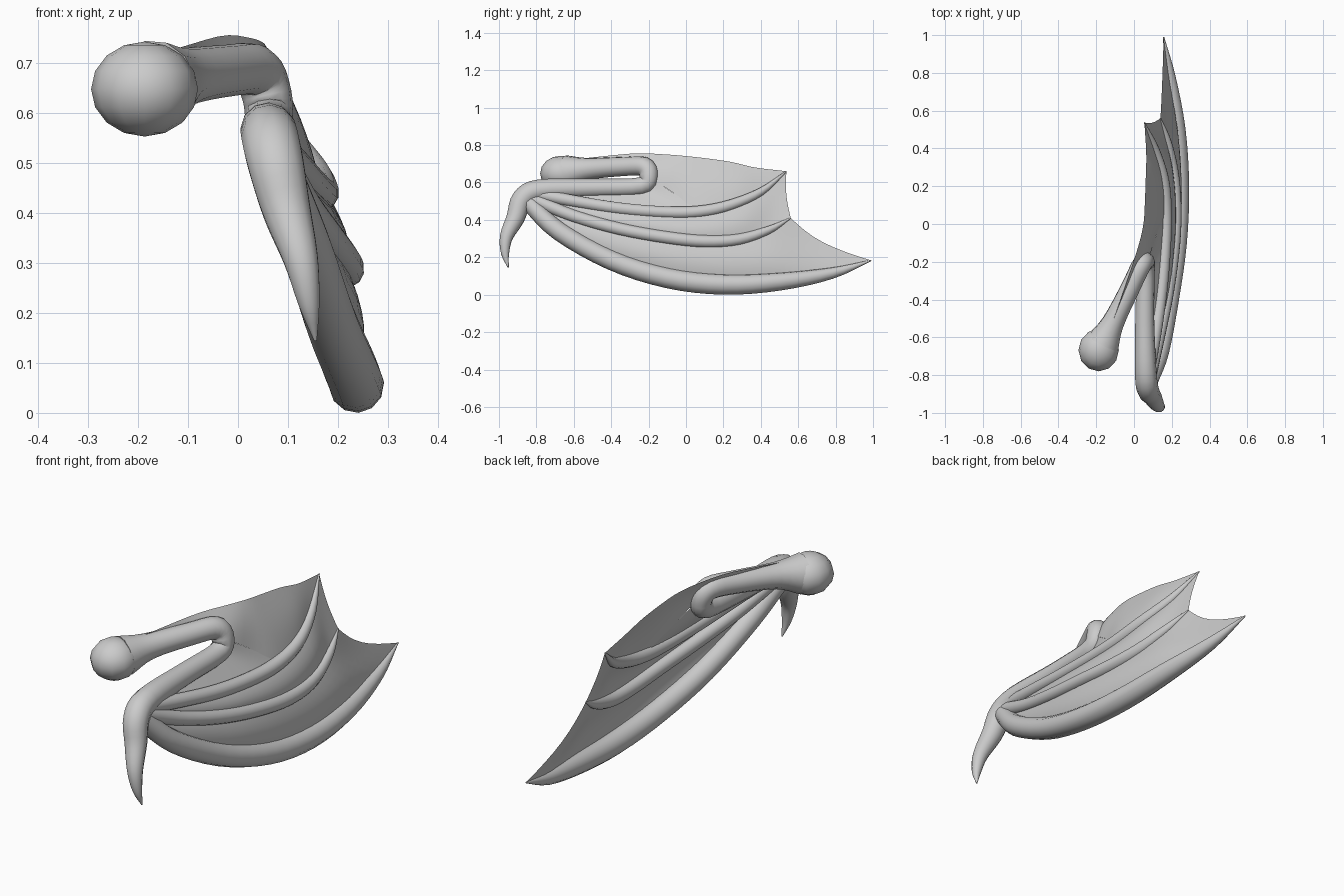
import bpy, bmesh, math
from mathutils import Vector

if "Cube" in bpy.data.objects:
    bpy.data.objects.remove(bpy.data.objects["Cube"])


def spline(pts, n):
    """Sample n+1 Catmull-Rom points evenly over the control points (any dimension)."""
    p = [Vector(q) for q in pts]
    p = [p[0] * 2 - p[1]] + p + [p[-1] * 2 - p[-2]]
    out = []
    for i in range(n + 1):
        f = i / n * (len(pts) - 1)
        k = min(int(f), len(pts) - 2)
        t = f - k
        a, b, c, d = p[k:k + 4]
        out.append(0.5 * (b * 2 + (c - a) * t + (a * 2 - b * 5 + c * 4 - d) * t * t
                          + (b * 3 - a - c * 3 + d) * t ** 3))
    return out


def finish(name, bm, angle=60):
    bmesh.ops.remove_doubles(bm, verts=bm.verts, dist=0.0005)
    bmesh.ops.recalc_face_normals(bm, faces=bm.faces)
    me = bpy.data.meshes.new(name)
    bm.to_mesh(me)
    bm.free()
    ob = bpy.data.objects.new(name, me)
    bpy.context.collection.objects.link(ob)
    bpy.ops.object.select_all(action='DESELECT')
    ob.select_set(True)
    bpy.context.view_layer.objects.active = ob
    bpy.ops.object.shade_smooth_by_angle(angle=math.radians(angle))
    return ob


def tube(name, pts, n, sides=12):
    """Round tube along (x, y, z, radius) points."""
    s = spline(pts, n)
    c = [v.to_3d() for v in s]
    bm = bmesh.new()
    rings = []
    t0 = (c[1] - c[0]).normalized()
    side = t0.orthogonal().normalized()
    for i, q in enumerate(c):
        t = (c[min(i + 1, n)] - c[max(i - 1, 0)]).normalized()
        side = t0.rotation_difference(t) @ side
        t0 = t
        up = t.cross(side)
        r = max(s[i][3], 0.003)
        rings.append([bm.verts.new(q + r * (side * math.cos(a) + up * math.sin(a)))
                      for a in (math.tau * k / sides for k in range(sides))])
    for a, b in zip(rings, rings[1:]):
        for k in range(sides):
            j = (k + 1) % sides
            bm.faces.new((a[k], a[j], b[j], b[k]))
    bm.faces.new(rings[0])
    bm.faces.new(rings[-1])
    return finish(name, bm)


def membrane(name, low, high, bulge, pull=(0, 0, 0), n=24, m=8):
    """Skin between two paths, bulging outwards; pull hollows the trailing edge."""
    a = [v.to_3d() for v in spline([Vector(p[:3]) for p in low], n)]
    b = [v.to_3d() for v in spline([Vector(p[:3]) for p in high], n)]
    bm = bmesh.new()
    grid = []
    for i in range(n + 1):
        u = i / n
        fade = min(1, u * 3) * max(0, min(1, (0.9 - u) * 8))  # fold ends before the tips
        row = []
        for k in range(m + 1):
            v = k / m
            w = math.sin(math.pi * v)
            p = a[i].lerp(b[i], v) + Vector((bulge * w * fade, 0, 0))
            row.append(bm.verts.new(p + Vector(pull) * w * u ** 6))
        grid.append(row)
    for r, s in zip(grid, grid[1:]):
        for k in range(m):
            bm.faces.new((r[k], r[k + 1], s[k + 1], s[k]))
    return finish(name, bm)


# Shoulder joint
bm = bmesh.new()
bmesh.ops.create_uvsphere(bm, u_segments=12, v_segments=8, radius=1)
for v in bm.verts:
    v.co = Vector((-0.187 + v.co.x * 0.107, -0.668 + v.co.y * 0.112, 0.648 + v.co.z * 0.095))
finish("shoulder", bm)

# Folded arm ending in the thumb claw
tube("arm_and_thumb", [
    (-0.165, -0.63, 0.655, 0.092), (-0.11, -0.52, 0.672, 0.060), (-0.02, -0.34, 0.685, 0.052),
    (0.035, -0.225, 0.685, 0.052), (0.058, -0.198, 0.635, 0.05), (0.062, -0.24, 0.58, 0.048),
    (0.057, -0.5, 0.57, 0.05), (0.062, -0.78, 0.56, 0.057), (0.073, -0.875, 0.51, 0.058),
    (0.096, -0.912, 0.41, 0.050), (0.125, -0.96, 0.31, 0.036), (0.142, -0.967, 0.22, 0.022),
    (0.155, -0.95, 0.145, 0.003)], 48)

# Fingers
lower = [(0.08, -0.84, 0.49, 0.045), (0.135, -0.68, 0.34, 0.05), (0.185, -0.4, 0.185, 0.053),
         (0.225, -0.1, 0.09, 0.055), (0.237, 0.2, 0.055, 0.055), (0.225, 0.5, 0.07, 0.048),
         (0.19, 0.78, 0.115, 0.03), (0.157, 0.99, 0.183, 0.003)]
middle = [(0.08, -0.82, 0.51, 0.035), (0.13, -0.6, 0.42, 0.034), (0.18, -0.35, 0.35, 0.034),
          (0.212, -0.1, 0.305, 0.034), (0.218, 0.1, 0.285, 0.034), (0.205, 0.28, 0.295, 0.031),
          (0.175, 0.44, 0.345, 0.022), (0.14, 0.56, 0.41, 0.003)]
upper = [(0.07, -0.81, 0.54, 0.035), (0.11, -0.6, 0.50, 0.033), (0.145, -0.35, 0.46, 0.033),
         (0.165, -0.1, 0.44, 0.033), (0.168, 0.08, 0.445, 0.033), (0.155, 0.24, 0.48, 0.03),
         (0.11, 0.4, 0.55, 0.022), (0.055, 0.537, 0.66, 0.003)]
for name, path in (("lower_finger", lower), ("middle_finger", middle), ("upper_finger", upper)):
    tube(name, path, 28)

# Skin between the fingers
membrane("lower_membrane", lower, middle, 0.025, (0, -0.045, -0.015))
membrane("middle_membrane", middle, upper, 0.022, (0, -0.012, 0))

# Skin between forearm and upper finger
membrane("forearm_membrane", upper[:5],
         [(0.065, -0.8, 0.56), (0.06, -0.6, 0.56), (0.062, -0.4, 0.565),
          (0.065, -0.24, 0.575), (0.075, -0.18, 0.62)], 0.0)

# Skin from the upper arm over the elbow back to the upper tip
membrane("upper_membrane",
         [(-0.11, -0.52, 0.68), (-0.01, -0.3, 0.68), (0.072, -0.19, 0.625), (0.117, -0.06, 0.54),
          (0.165, 0.07, 0.455), (0.155, 0.24, 0.48), (0.11, 0.4, 0.55), (0.055, 0.537, 0.66)],
         [(-0.12, -0.54, 0.73), (-0.03, -0.28, 0.755), (0.025, -0.11, 0.75),
          (0.05, 0.0, 0.741), (0.057, 0.1, 0.73), (0.062, 0.24, 0.71), (0.065, 0.37, 0.68),
          (0.055, 0.537, 0.66)], 0.012)
